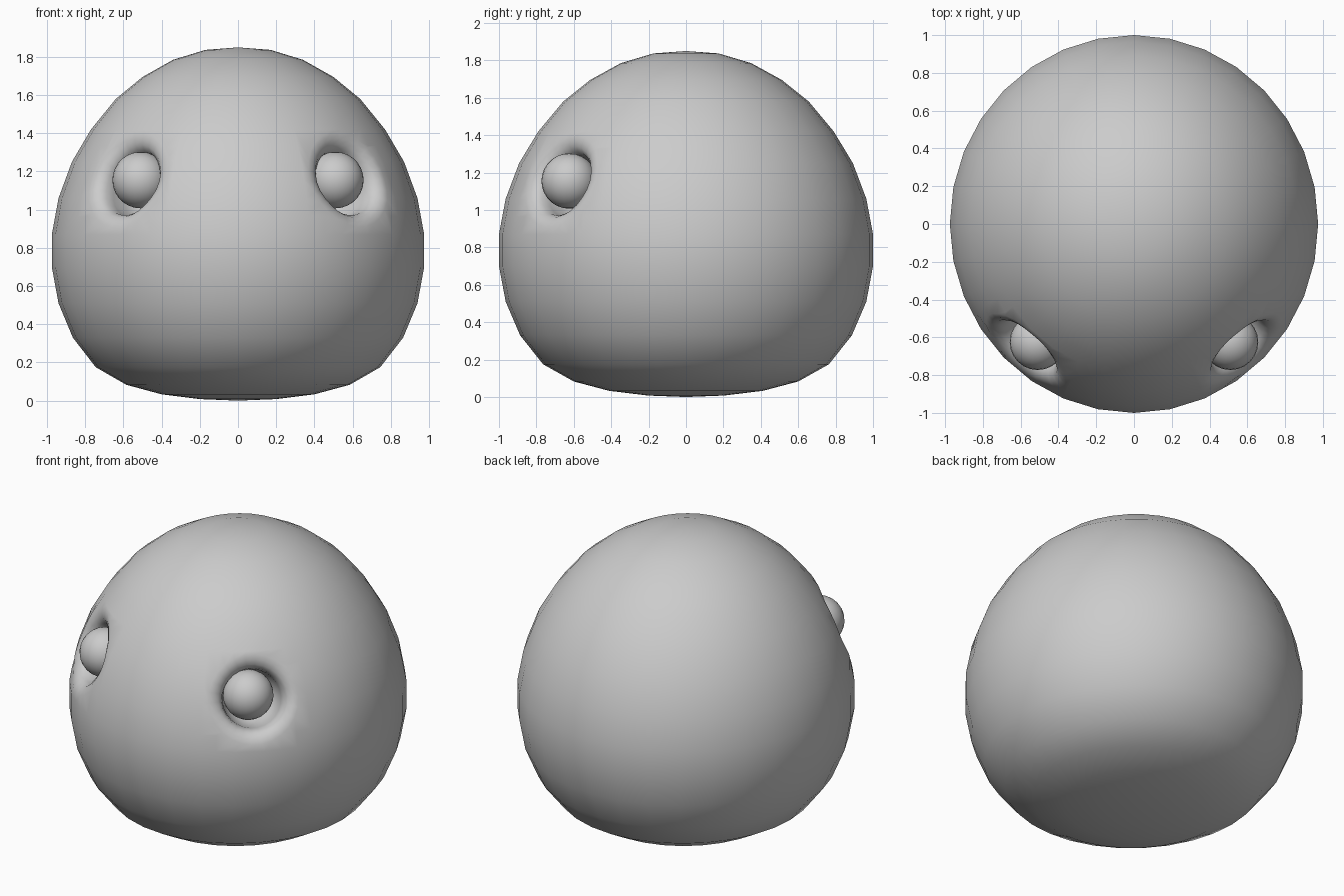
import bpy, bmesh, math
from mathutils import Vector, Matrix
from mathutils.bvhtree import BVHTree

if "Cube" in bpy.data.objects:
    bpy.data.objects.remove(bpy.data.objects["Cube"])

SEG = 32
PROFILE = [(0.2, 0.008), (0.40, 0.033), (0.585, 0.083), (0.745, 0.175), (0.865, 0.33),
           (0.94, 0.51), (0.975, 0.70), (0.975, 0.87), (0.94, 1.06), (0.87, 1.25),
           (0.77, 1.42), (0.64, 1.58), (0.50, 1.695), (0.34, 1.785), (0.17, 1.837)]
Y_STRETCH = 1.0 / 0.975
SOCKET = [(0.265, 0.0), (0.235, 0.01), (0.205, 0.028), (0.182, 0.06),
          (0.172, 0.11), (0.165, 0.2), (0.13, 0.29), (0.07, 0.33)]


def finish(bm, name):
    bmesh.ops.recalc_face_normals(bm, faces=bm.faces)
    mesh = bpy.data.meshes.new(name)
    bm.to_mesh(mesh)
    bm.free()
    mesh.polygons.foreach_set("use_smooth", [True] * len(mesh.polygons))
    obj = bpy.data.objects.new(name, mesh)
    bpy.context.collection.objects.link(obj)
    return obj


# Rounded body with a flattened base
bm = bmesh.new()
rings = []
for r, z in PROFILE:
    rings.append([bm.verts.new((r * math.cos(a), r * math.sin(a) * Y_STRETCH, z))
                  for a in (2 * math.pi * i / SEG for i in range(SEG))])
bottom, top = bm.verts.new((0, 0, 0)), bm.verts.new((0, 0, 1.85))
for i in range(SEG):
    j = (i + 1) % SEG
    bm.faces.new((bottom, rings[0][j], rings[0][i]))
    bm.faces.new((top, rings[-1][i], rings[-1][j]))
    for a, b in zip(rings, rings[1:]):
        bm.faces.new((a[i], a[j], b[j], b[i]))
bmesh.ops.recalc_face_normals(bm, faces=bm.faces)
surface = BVHTree.FromBMesh(bm)

# Soft-rimmed eye sockets sunk into the body
for s in (-1, 1):
    centre = Vector((s * 0.575, -0.665, 1.155))
    axis = Vector((s * 0.62, -0.70, 0.36)).normalized()
    u = axis.cross(Vector((0, 0, 1))).normalized()
    v = axis.cross(u)
    near = [f for f in bm.faces if (f.calc_center_median() - centre).length < 0.45]
    edges = list({e for f in near for e in f.edges})
    bmesh.ops.subdivide_edges(bm, edges=edges, cuts=1, use_grid_fill=True)
    hole = [f for f in bm.faces
            if any((w.co - centre).length < 0.275 for w in f.verts)]
    inside = set(hole)
    border = [e for e in {e for f in hole for e in f.edges}
              if any(f not in inside for f in e.link_faces)]
    bmesh.ops.delete(bm, geom=hole, context='FACES')
    for radius, depth in SOCKET:
        ext = bmesh.ops.extrude_edge_only(bm, edges=border)["geom"]
        verts = [g for g in ext if isinstance(g, bmesh.types.BMVert)]
        border = [g for g in ext if isinstance(g, bmesh.types.BMEdge)]

        def angle(w):
            d = w.co - centre
            return math.atan2(d.dot(v), d.dot(u))
        verts.sort(key=angle)
        start = angle(verts[0])
        for i, w in enumerate(verts):
            t = start + 2 * math.pi * i / len(verts)
            p = centre + (u * math.cos(t) + v * math.sin(t)) * radius
            hit = surface.ray_cast(p + axis, -axis)[0]
            w.co = (hit or p) - axis * depth
    bmesh.ops.holes_fill(bm, edges=border, sides=0)
finish(bm, "body")

# Eyeballs
for s, name in ((-1, "eye_left"), (1, "eye_right")):
    bm = bmesh.new()
    bmesh.ops.create_uvsphere(bm, u_segments=24, v_segments=14, radius=0.148,
                              matrix=Matrix.Translation((s * 0.51, -0.625, 1.155)))
    finish(bm, name)
